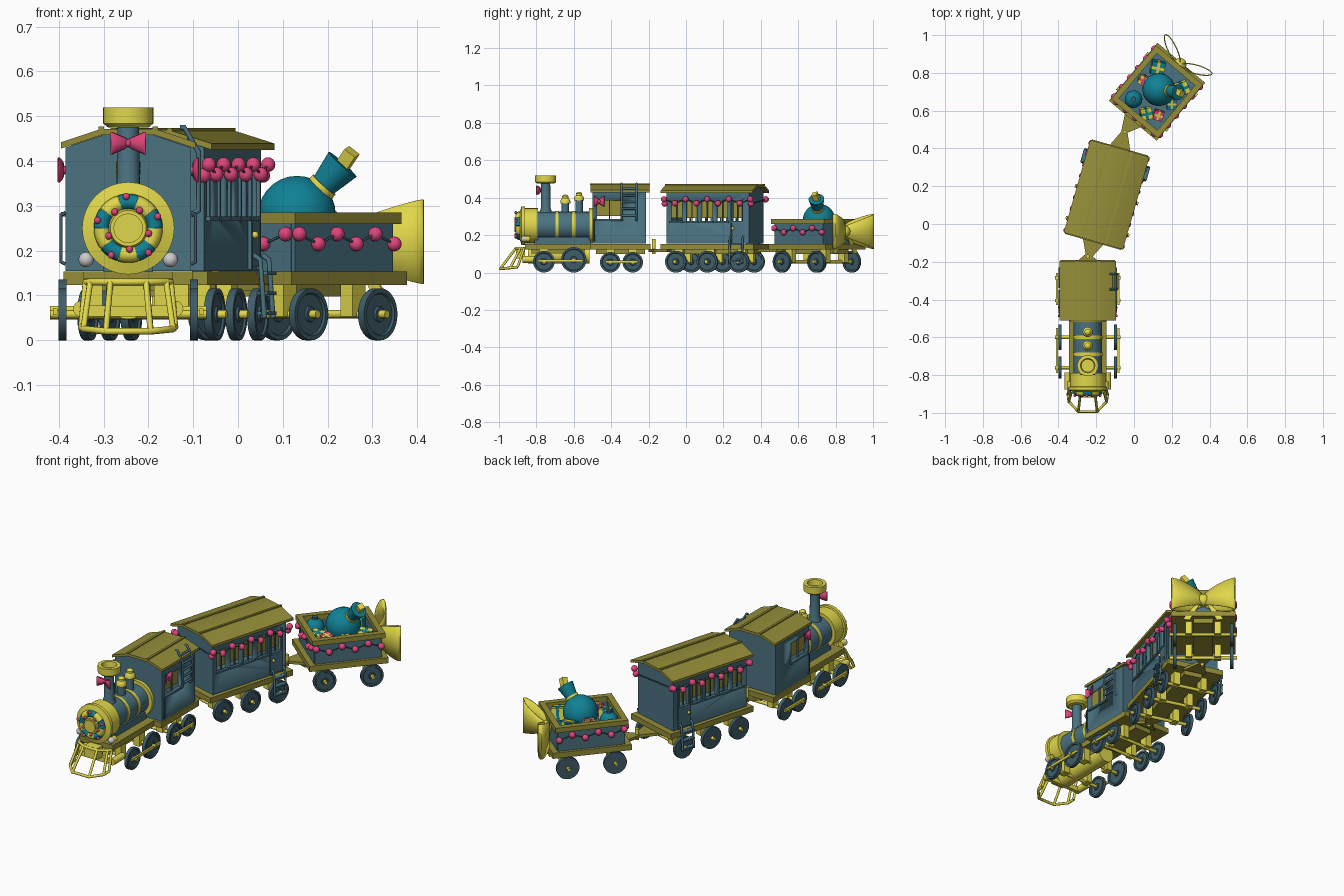
import bpy, bmesh, math
from mathutils import Matrix, Vector
from math import sin, cos, pi, radians

if "Cube" in bpy.data.objects:
    bpy.data.objects.remove(bpy.data.objects["Cube"])

COL = dict(blue=(.07, .17, .22), dark=(.05, .11, .14), olive=(.3, .27, .04), yellow=(.75, .68, .07),
           pink=(.75, .06, .2), teal=(.005, .22, .3))
MAT = {}
for n, c in COL.items():
    MAT[n] = bpy.data.materials.new(n)
    MAT[n].diffuse_color = (*c, 1)
AX = {'x': Matrix.Rotation(pi / 2, 4, 'Y'), 'y': Matrix.Rotation(pi / 2, 4, 'X'), 'z': Matrix.Identity(4)}
G = Matrix.Identity(4)          # placement of the carriage being built


def add(name, bm, mat, m=Matrix.Identity(4)):
    me = bpy.data.meshes.new(name)
    bmesh.ops.recalc_face_normals(bm, faces=bm.faces[:])
    bm.to_mesh(me)
    bm.free()
    for p in me.polygons:
        p.use_smooth = True
    me.set_sharp_from_angle(angle=radians(35))
    if mat:
        me.materials.append(MAT[mat])
    ob = bpy.data.objects.new(name, me)
    bpy.context.collection.objects.link(ob)
    ob.matrix_world = G @ m
    return ob


def box(name, size, loc, mat, rot=(0, 0, 0)):
    bm = bmesh.new()
    bmesh.ops.create_cube(bm, size=1, matrix=Matrix.Diagonal((*size, 1)))
    R = Matrix.Rotation(rot[2], 4, 'Z') @ Matrix.Rotation(rot[1], 4, 'Y') @ Matrix.Rotation(rot[0], 4, 'X')
    return add(name, bm, mat, Matrix.Translation(loc) @ R)


def cyl(name, r, depth, loc, mat, axis='z', r2=None, seg=24):
    bm = bmesh.new()
    bmesh.ops.create_cone(bm, cap_ends=True, segments=seg, radius1=r, radius2=r if r2 is None else r2, depth=depth)
    m = AX[axis] if isinstance(axis, str) else Vector(axis).to_track_quat('Z', 'Y').to_matrix().to_4x4()
    return add(name, bm, mat, Matrix.Translation(loc) @ m)


def ball(name, r, loc, mat, seg=16):
    bm = bmesh.new()
    bmesh.ops.create_uvsphere(bm, u_segments=seg, v_segments=seg // 2 + 2, radius=r)
    return add(name, bm, mat, Matrix.Translation(loc))


def lathe(name, prof, loc, mat, axis='z', seg=32):
    bm = bmesh.new()
    vs = [bm.verts.new((r, 0, z)) for r, z in prof]
    es = [bm.edges.new(p) for p in zip(vs, vs[1:])]
    bmesh.ops.spin(bm, geom=vs + es, axis=(0, 0, 1), cent=(0, 0, 0), angle=2 * pi, steps=seg, use_duplicate=False)
    bmesh.ops.remove_doubles(bm, verts=bm.verts[:], dist=1e-5)
    return add(name, bm, mat, Matrix.Translation(loc) @ AX[axis])


def prism(name, pts, a, b, mat, plane='xz'):
    bm = bmesh.new()
    put = (lambda p, t: (p[0], t, p[1])) if plane == 'xz' else (lambda p, t: (p[0], p[1], t))
    f = bm.faces.new([bm.verts.new(put(p, a)) for p in pts])
    new = bmesh.ops.extrude_face_region(bm, geom=[f])['geom']
    d = (0, b - a, 0) if plane == 'xz' else (0, 0, b - a)
    bmesh.ops.translate(bm, vec=d, verts=[v for v in new if isinstance(v, bmesh.types.BMVert)])
    return add(name, bm, mat)


def tube(name, pts, r, mat, closed=False):
    cu = bpy.data.curves.new(name, 'CURVE')
    cu.dimensions, cu.bevel_depth, cu.bevel_resolution, cu.use_fill_caps = '3D', r, 2, True
    sp = cu.splines.new('POLY')
    sp.points.add(len(pts) - 1)
    for p, q in zip(sp.points, pts):
        p.co = (*q, 1)
    sp.use_cyclic_u = closed
    cu.materials.append(MAT[mat])
    ob = bpy.data.objects.new(name, cu)
    bpy.context.collection.objects.link(ob)
    ob.matrix_world = G


def cut(ob, cutter):
    cutter.hide_render = cutter.hide_viewport = True
    mod = ob.modifiers.new('cut', 'BOOLEAN')
    mod.operation, mod.object = 'DIFFERENCE', cutter


def axle(name, y, r, hx=.147):
    for s in (-1, 1):
        lathe(name + '_wheel', [(0, -.009), (r, -.009), (r, .009), (r - .01, .009), (r - .013, .004), (.018, .004),
              (.016, .009), (0, .009)], (s * hx, y, r), 'dark', 'x')
        box(name + '_bearing', (.035, .045, .075), (s * .075, y, .09), 'yellow')
    cyl(name + '_axle', .009, 2 * hx + .055, (0, y, r), 'yellow', 'x', seg=12)


def garland(name, a, b, n, z):
    a, b = Vector(a), Vector(b)
    pts = [a.lerp(b, i / (n - 1)) + Vector((0, 0, z - (.022 if i % 2 else 0))) for i in range(n)]
    tube(name + '_string', pts, .003, 'dark')
    for p in pts:
        ball(name + '_ball', .0165, p, 'pink', 12)


def roof(name, w, y0, y1, z):
    top = [(-w, z), (-w * .4, z + .03), (w * .4, z + .03), (w, z)]
    prism(name, top + [(x, h + .014) for x, h in top[::-1]], y0, y1, 'olive')
    for x in (-.4, .4):
        box(name + '_seam', (.012, y1 - y0 + .004, .008), (x * w, (y0 + y1) / 2, z + .045), 'olive')


def cabin(name, w, y0, y1, wins, z0, z1):
    house = lambda k: [(-w + k, .155 + k), (w - k, .155 + k), (w - k, .43 - k), (w * .4, .458 - k), (-w * .4, .458 - k), (-w + k, .43 - k)]
    body = prism(name + '_body', house(0), y0, y1, 'blue')
    cut(body, prism(name + '_cavity_cutter', house(.012), y0 + .012, y1 - .012, 'blue'))
    for y, wd in wins:
        cut(body, box(name + '_window_cutter', (.5, wd, z1 - z0), (0, y, (z0 + z1) / 2), 'blue'))
        for s in (-1, 1):
            box(name + '_curtain', (.006, wd + .01, z1 - z0 - .01), (s * (w - .016), y, (z0 + z1) / 2 + .012), 'olive')
            box(name + '_sill', (.014, wd + .016, .01), (s * (w + .003), y, z0 - .004), 'blue')
            box(name + '_mullion', (.008, .006, z1 - z0), (s * (w - .006), y, (z0 + z1) / 2), 'blue')


def bow(name, w, h, d, loc, mat, rot=0.):
    # ribbon loops flaring outward from a knot, facing +y
    for s in (-1, 1):
        bm = bmesh.new()
        rows = []
        for i in range(21):
            t = 2 * pi * i / 20
            u = (1 - cos(t)) / 2
            x, y, hh = s * w * u, d * (.9 * u + .38 * sin(t)), h * (.3 + .7 * u ** .8)
            rows.append([bm.verts.new((x, y, hh * k)) for k in (-1, 0, 1)])
        for p, q in zip(rows, rows[1:]):
            for k in (0, 1):
                bm.faces.new((p[k], p[k + 1], q[k + 1], q[k]))
        ob = add(name + '_loop', bm, mat, Matrix.Translation(loc) @ Matrix.Rotation(rot, 4, 'Z'))
        ob.modifiers.new('thick', 'SOLIDIFY').thickness = .006
    ball(name + '_knot', h * .36, loc, mat)


def base(name, w, y0, y1, z=.125):
    box(name + '_deck', (2 * w, y1 - y0, .03), (0, (y0 + y1) / 2, z + .013), 'olive')
    box(name + '_chassis', (.1, y1 - y0 - .06, .03), (0, (y0 + y1) / 2, z - .012), 'olive')


def hitch(name, y0, y1):
    prism(name, [(-.06, y0), (.06, y0), (.012, y1), (-.012, y1)], .11, .125, 'olive', 'xy')


# ---------------- engine ----------------
G = Matrix.Translation((-.245, 0, 0))
base('engine_rear', .145, -.51, -.19)
base('engine_front', .1, -.86, -.51)
cyl('boiler', .075, .31, (0, -.645, .25), 'blue', 'y', seg=32)
for y, r in ((-.51, .095), (-.6, .079), (-.69, .079)):
    cyl('boiler_band', r, .018, (0, y, .25), 'yellow', 'y', seg=32)
lathe('smokebox', [(0, .12), (.04, .12), (.044, .108), (.085, .095), (.103, .09), (.103, .072), (.094, .07), (.094, 0), (0, 0)],
      (0, -.79, .25), 'yellow', 'y')
box('boiler_saddle', (.11, .3, .05), (0, -.66, .165), 'blue')
cyl('lower_tank', .048, .33, (0, -.68, .095), 'yellow', 'y')
# wreath on the smokebox door
for i in range(10):
    a = [2 * pi * (i + j / 5) / 10 for j in range(6)]
    tube('wreath_segment', [(.059 * cos(t), -.893, .25 + .059 * sin(t)) for t in a], .018, ('teal', 'yellow')[i % 2])
    ball('wreath_berry', .008, ((.059 + .012 * (-1) ** i) * cos(a[3]), -.909, .25 + (.059 + .012 * (-1) ** i) * sin(a[3])), 'pink', 10)
cyl('smokebox_cap', .033, .02, (0, -.908, .25), 'yellow', 'y')
for s in (-1, 1):
    ball('headlight', .017, (s * .094, -.865, .18), None)
    cyl('headlight_case', .015, .03, (s * .094, -.85, .18), 'yellow', 'y')
# chimney and domes
lathe('chimney', [(.034, .32), (.026, .345), (.024, .48), (0, .48), (0, .32)], (0, -.75, 0), 'blue', seg=24)
lathe('chimney_cap', [(0, .475), (.045, .475), (.056, .484), (.056, .52), (.038, .52), (.034, .49), (0, .49)], (0, -.75, 0), 'yellow')
bow('chimney_bow', .04, .025, -.02, (0, -.78, .44), 'pink')
for y, z in ((-.645, .37), (-.572, .385)):
    cyl('dome_stem', .02, z - .31, (0, y, (z + .31) / 2), 'blue')
    lathe('dome_cap', [(0, .0), (.027, 0), (.027, .012), (.022, .022), (.017, .028), (.017, .038), (.01, .045), (0, .047)], (0, y, z), 'yellow', seg=24)
# cab
cabin('cab', .14, -.5, -.215, [(-.41, .13)], .285, .385)
roof('cab_roof', .15, -.51, -.195, .428)
for s in (-1, 1):
    bow('cab_bow', .028, .028, .012, (s * .145, -.465, .38), 'pink', -s * pi / 2)
    tube('cab_handrail', [(s * .14, -.49, .17), (s * .15, -.49, .175), (s * .15, -.49, .28), (s * .14, -.49, .285)], .004, 'dark')
# cab ladder
for y in (-.345, -.265):
    tube('ladder_rail', [(.14, y, .28), (.157, y, .29), (.157, y, .42), (.125, y, .475), (.115, y, .475)], .006, 'blue')
for i in range(5):
    tube('ladder_rung', [(.157 - .02 * (i == 4), -.345, .305 + i * .036), (.157 - .02 * (i == 4), -.265, .305 + i * .036)], .006, 'blue')
# running gear
for y, r in ((-.76, .058), (-.6, .068), (-.405, .055), (-.285, .055)):
    axle('engine', y, r)
for s in (-1, 1):
    box('drive_rod', (.01, .24, .014), (s * .163, -.67, .064), 'yellow')
    box('rear_rod', (.01, .17, .014), (s * .163, -.345, .058), 'yellow')
    cyl('piston', .018, .09, (s * .105, -.83, .07), 'yellow', 'y', seg=16)
# cowcatcher
lower = [(-.105, -.9, .03), (-.1, -.94, .025), (-.05, -.993, .02), (.05, -.993, .02), (.1, -.94, .025), (.105, -.9, .03)]
upper = [(-.095, -.865, .13), (-.085, -.885, .13), (-.04, -.91, .13), (.04, -.91, .13), (.085, -.885, .13), (.095, -.865, .13)]
tube('cowcatcher_lower', lower, .0075, 'yellow')
tube('cowcatcher_upper', upper, .0075, 'yellow')
for a, b in zip(lower, upper):
    tube('cowcatcher_bar', [a, b], .007, 'yellow')
box('buffer_plate', (.075, .05, .06), (0, -.885, .105), 'yellow')
box('buffer_beam', (.2, .02, .025), (0, -.86, .065), 'yellow')
cyl('hitch_pin', .01, .08, (0, -.172, .14), 'yellow', seg=12)
hitch('engine_hitch', -.2, -.16)

# ---------------- coach ----------------
G = Matrix.Translation((-.145, .155, 0)) @ Matrix.Rotation(radians(-16), 4, 'Z')
base('coach', .155, -.26, .26)
cabin('coach', .138, -.23, .23, [(-.175, .06), (-.09, .06), (-.005, .06), (.08, .06), (.165, .05)], .275, .385)
roof('coach_roof', .163, -.255, .255, .425)
for y in (-.175, 0, .175):
    axle('coach', y, .058)
for s in (-1, 1):
    for y in (.13, .2):
        box('door_post', (.012, .01, .235), (s * .14, y, .275), 'blue')
        tube('step_rail', [(s * .15, y, .19), (s * .165, y, .18), (s * .175, y, .05)], .006, 'blue')
    box('door_panel', (.01, .06, .1), (s * .14, .165, .215), 'blue')
    ball('door_knob', .008, (s * .15, .142, .235), 'yellow', 10)
    for z in (.06, .105, .15):
        box('step', (.025, .07, .008), (s * .17, .165, z), 'blue')
    garland('coach_side', (s * .152, -.24, 0), (s * .152, .24, 0), 9, .392)
    garland('coach_end', (-.14, s * .24, 0), (.14, s * .24, 0), 2, .39)
hitch('coach_front_hitch', -.25, -.35)
hitch('coach_rear_hitch', .25, .355)
cyl('coach_hitch_pin', .01, .06, (0, .346, .125), 'yellow', seg=12)

# ---------------- gift wagon ----------------
G = Matrix.Translation((.122, .70, 0)) @ Matrix.Rotation(radians(-40), 4, 'Z')
base('wagon', .165, -.2, .2)
box('wagon_floor', (.28, .33, .06), (0, 0, .185), 'blue')
for s in (-1, 1):
    box('wagon_side', (.014, .34, .12), (s * .143, 0, .21), 'blue')
    box('wagon_end', (.28, .014, .12), (0, s * .165, .21), 'blue')
    box('rim_side', (.03, .37, .026), (s * .147, 0, .272), 'olive')
    box('rim_end', (.27, .03, .026), (0, s * .17, .272), 'olive')
    garland('wagon_side', (s * .158, -.165, 0), (s * .158, .165, 0), 6, .237)
    axle('wagon', s * .12, .058)
garland('wagon_front', (-.13, -.18, 0), (.13, -.18, 0), 5, .237)
hitch('wagon_hitch', -.19, -.28)
# big bow on the back
bow('back_bow', .165, .094, .075, (0, .19, .22), 'yellow')
for s in (-1, 1):
    tail = [(s * .01, .21), (s * .035, .2), (s * .105, .105), (s * .07, .1)]
    prism('bow_tail', tail, .192, .198, 'yellow')
# sack with a tilted neck
ball('sack', .087, (0, .015, .28), 'teal', 24)
d = Vector((.48, .3, .62)).normalized()
c = Vector((0, .015, .28))
cyl('sack_neck', .027, .075, c + d * .115, 'teal', d, .042)
cyl('sack_tie', .034, .012, c + d * .085, 'yellow', d)
box('sack_gift', (.03, .03, .05), c + d * .165, 'yellow', (.3, .65, .5))
# loose toys and gifts
ball('toy_ball', .047, (-.07, -.11, .25), 'teal')
cyl('toy_ball_cap', .014, .02, (-.07, -.11, .297), 'dark')
for x, y, z, sz, a, m, r in ((.085, -.09, .25, .05, .4, 'pink', 'yellow'), (.03, -.125, .24, .06, .9, 'yellow', 'teal'),
                             (-.095, .0, .26, .05, .2, 'yellow', 'pink'), (-.08, .1, .24, .07, .5, 'teal', 'yellow'),
                             (.09, .1, .245, .065, 1.1, 'yellow', 'teal'), (.1, .0, .24, .05, .7, 'teal', 'yellow')):
    box('gift', (sz, sz, sz), (x, y, z), m, (.15, .1, a))
    box('gift_ribbon', (sz * .22, sz * 1.04, sz * 1.04), (x, y, z), r, (.15, .1, a))
    box('gift_ribbon', (sz * 1.04, sz * .22, sz * 1.04), (x, y, z), r, (.15, .1, a))

for m in bpy.data.materials:
    if m.users and not m.is_grease_pencil:
        m.use_nodes = True
        m.node_tree.nodes["Principled BSDF"].inputs["Base Color"].default_value = m.diffuse_color
